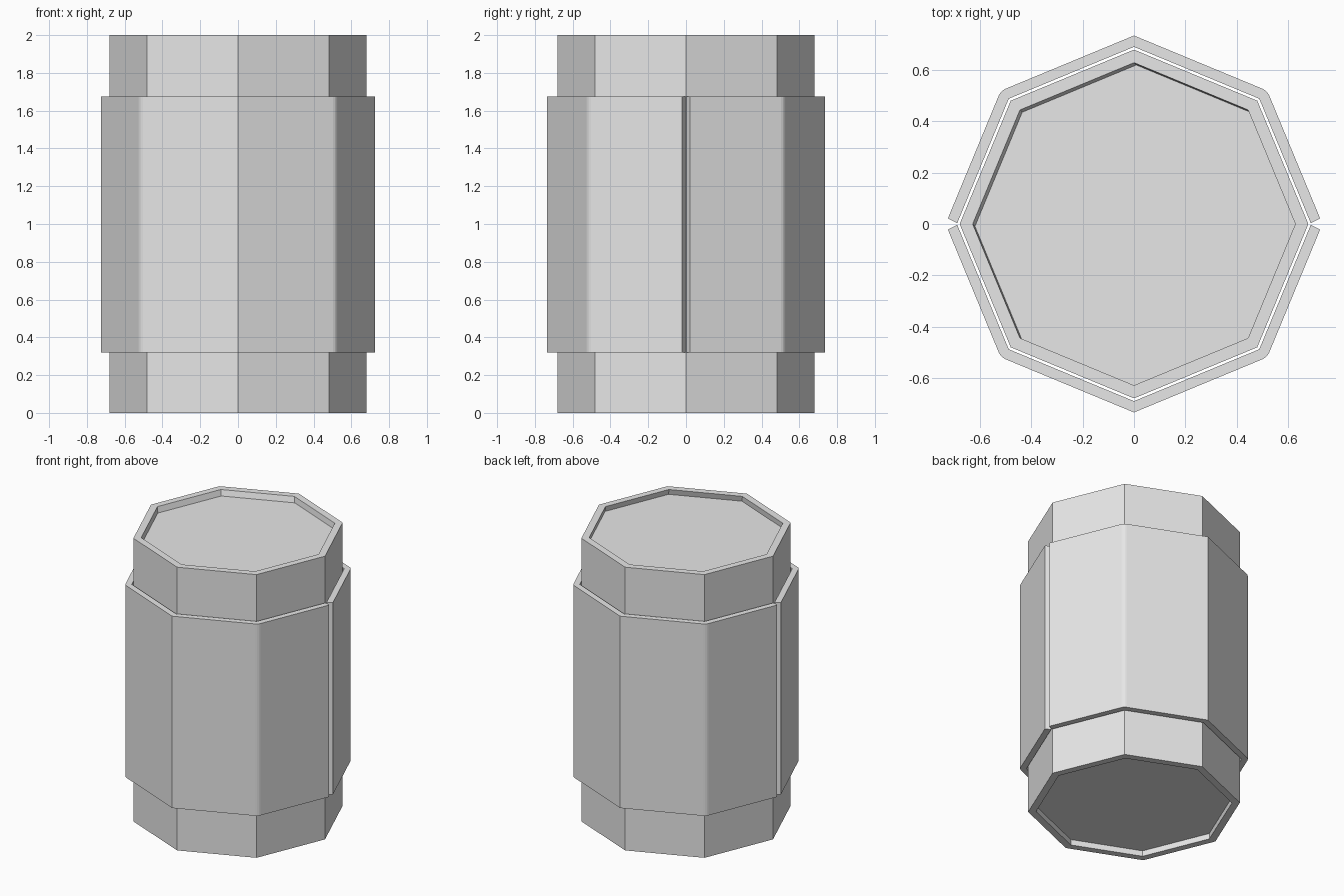
import bpy, bmesh, math
from mathutils import Vector

cube = bpy.data.objects.get("Cube")
if cube:
    bpy.data.objects.remove(cube, do_unlink=True)

# Material
grey = bpy.data.materials.new("light grey")
grey.use_nodes = True
COLOUR = (0.8, 0.8, 0.8, 1)
grey.diffuse_color = COLOUR
for node in grey.node_tree.nodes:
    if node.type == 'BSDF_PRINCIPLED':
        node.inputs["Base Color"].default_value = COLOUR


def finish(bm, name):
    bmesh.ops.recalc_face_normals(bm, faces=bm.faces)
    mesh = bpy.data.meshes.new(name)
    bm.to_mesh(mesh)
    bm.free()
    mesh.materials.append(grey)
    obj = bpy.data.objects.new(name, mesh)
    bpy.context.collection.objects.link(obj)
    return obj


def polar(radius, degrees):
    a = math.radians(degrees)
    return Vector((radius * math.cos(a), radius * math.sin(a), 0))


# Octagonal core with a shallow recess in each end
CORE_R, RECESS_R, DEPTH = 0.68, 0.625, 0.04
APOTHEM = math.cos(math.pi / 8)
bm = bmesh.new()
bmesh.ops.create_cone(bm, cap_ends=True, segments=8, radius1=CORE_R, radius2=CORE_R, depth=2)
bmesh.ops.translate(bm, verts=bm.verts, vec=(0, 0, 1))
for up in (1, -1):
    bm.normal_update()
    cap = max(bm.faces, key=lambda f: (f.normal.z * up, f.calc_area()))
    bmesh.ops.inset_individual(bm, faces=[cap], thickness=(CORE_R - RECESS_R) * APOTHEM)
    floor = bmesh.ops.extrude_discrete_faces(bm, faces=[cap])["faces"][0]
    # The upper floor sits very slightly off centre
    shift = Vector((0.009, -0.009, -DEPTH)) if up > 0 else Vector((0, 0, DEPTH))
    bmesh.ops.translate(bm, verts=floor.verts, vec=shift)
finish(bm, "core")

# Two half shells around the core, open by a narrow slot at each side
SHELL_R, INNER_R, LOW, HIGH = 0.735, 0.691, 0.32, 1.675


def half_shell(name, side):
    outer = [polar(SHELL_R, 45 * i) for i in range(5)]
    inner = [polar(INNER_R, 45 * i) for i in range(5)]
    # Square off the ends a little short of the seam
    for ring, gap in ((outer, 0.022), (inner, 0.003)):
        for end, nxt in ((0, 1), (4, 3)):
            along = ring[nxt] - ring[end]
            ring[end] = ring[end] + along * (gap / along.y)
    outline = outer + inner[::-1]
    bm = bmesh.new()
    face = bm.faces.new([bm.verts.new((p.x, side * p.y, LOW)) for p in outline])
    top = bmesh.ops.extrude_face_region(bm, geom=[face])["geom"]
    bmesh.ops.translate(bm, verts=[v for v in top if isinstance(v, bmesh.types.BMVert)],
                        vec=(0, 0, HIGH - LOW))
    # Round the outer diagonal corners
    corners = []
    for e in bm.edges:
        a, b = (v.co for v in e.verts)
        diagonal = abs(abs(a.x) - abs(a.y)) < 0.01 and a.xy.length > 0.71
        if diagonal and abs(a.z - b.z) > 1:
            corners.append(e)
    bmesh.ops.bevel(bm, geom=corners, offset=0.018, segments=3, profile=0.5, affect='EDGES')
    finish(bm, name)


half_shell("front_shell", -1)
half_shell("back_shell", 1)
